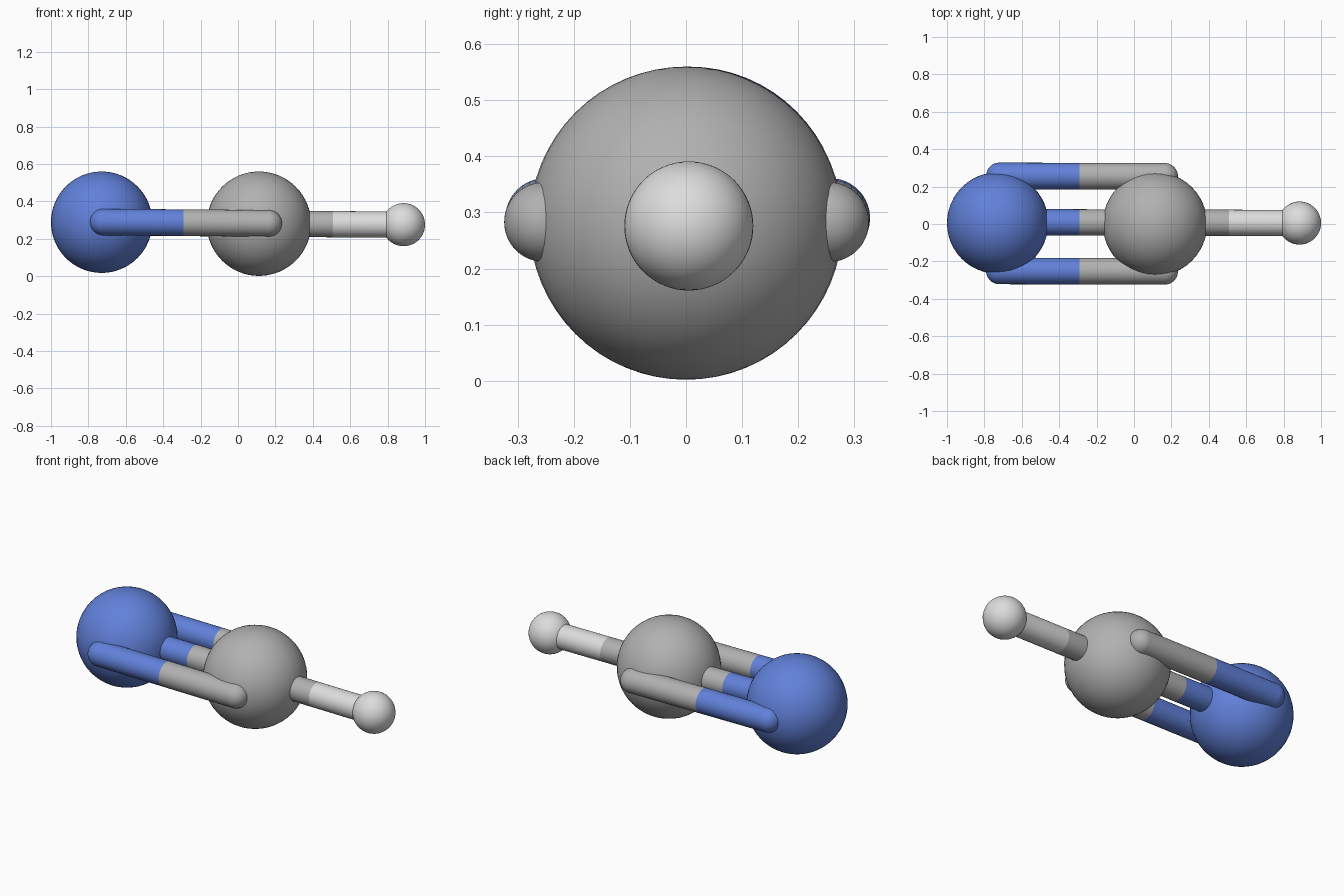
import bpy
from mathutils import Vector

if "Cube" in bpy.data.objects:
    bpy.data.objects.remove(bpy.data.objects["Cube"])


def material(name, rgb):
    m = bpy.data.materials.new(name)
    m.diffuse_color = (*rgb, 1)
    m.use_nodes = True
    m.node_tree.nodes["Principled BSDF"].inputs["Base Color"].default_value = m.diffuse_color
    return m


BLUE = material("blue", (0.12, 0.22, 0.70))
GREY = material("grey", (0.44, 0.44, 0.44))
WHITE = material("off_white", (0.72, 0.72, 0.72))


def finish(name, mat):
    ob = bpy.context.object
    ob.name = name
    ob.data.materials.append(mat)
    bpy.ops.object.shade_smooth_by_angle()
    return ob


def ball(name, centre, r, mat):
    bpy.ops.mesh.primitive_uv_sphere_add(segments=48, ring_count=32, radius=r, location=centre)
    return finish(name, mat)


def rod(name, a, b, r, mat):
    d = b - a
    bpy.ops.mesh.primitive_cylinder_add(vertices=32, radius=r, depth=d.length, location=(a + b) / 2)
    bpy.context.object.rotation_euler = d.to_track_quat('Z', 'Y').to_euler()
    return finish(name, mat)


def bond(name, a, b, r, split_x, mat_a, mat_b):
    # two coloured halves meeting at split_x
    mid = a.lerp(b, (split_x - a.x) / (b.x - a.x))
    rod(name + "_left_half", a, mid, r, mat_a)
    rod(name + "_right_half", mid, b, r, mat_b)


# atoms
blue_c = Vector((-0.729, 0.005, 0.289))
grey_c = Vector((0.112, 0.0, 0.281))
white_c = Vector((0.885, 0.005, 0.276))
ball("blue_atom", blue_c, 0.271, BLUE)
ball("grey_atom", grey_c, 0.279, GREY)
ball("white_atom", white_c, 0.115, WHITE)

# central bonds
bond("middle_bond", blue_c + Vector((0, 0.005, 0)), grey_c + Vector((0, 0.008, 0)),
     0.07, -0.292, BLUE, GREY)
bond("single_bond", grey_c + Vector((0, 0.008, 0)), white_c, 0.07, 0.507, GREY, WHITE)

# outer bonds with rounded ends
for side, label in ((-1, "front"), (1, "back")):
    a = Vector((-0.72, side * 0.254 + 0.003, 0.290))
    b = Vector((0.164, side * 0.254 + 0.001, 0.283))
    bond(label + "_bond", a, b, 0.071, -0.292, BLUE, GREY)
    ball(label + "_bond_blue_cap", a, 0.071, BLUE)
    ball(label + "_bond_grey_cap", b, 0.071, GREY)
